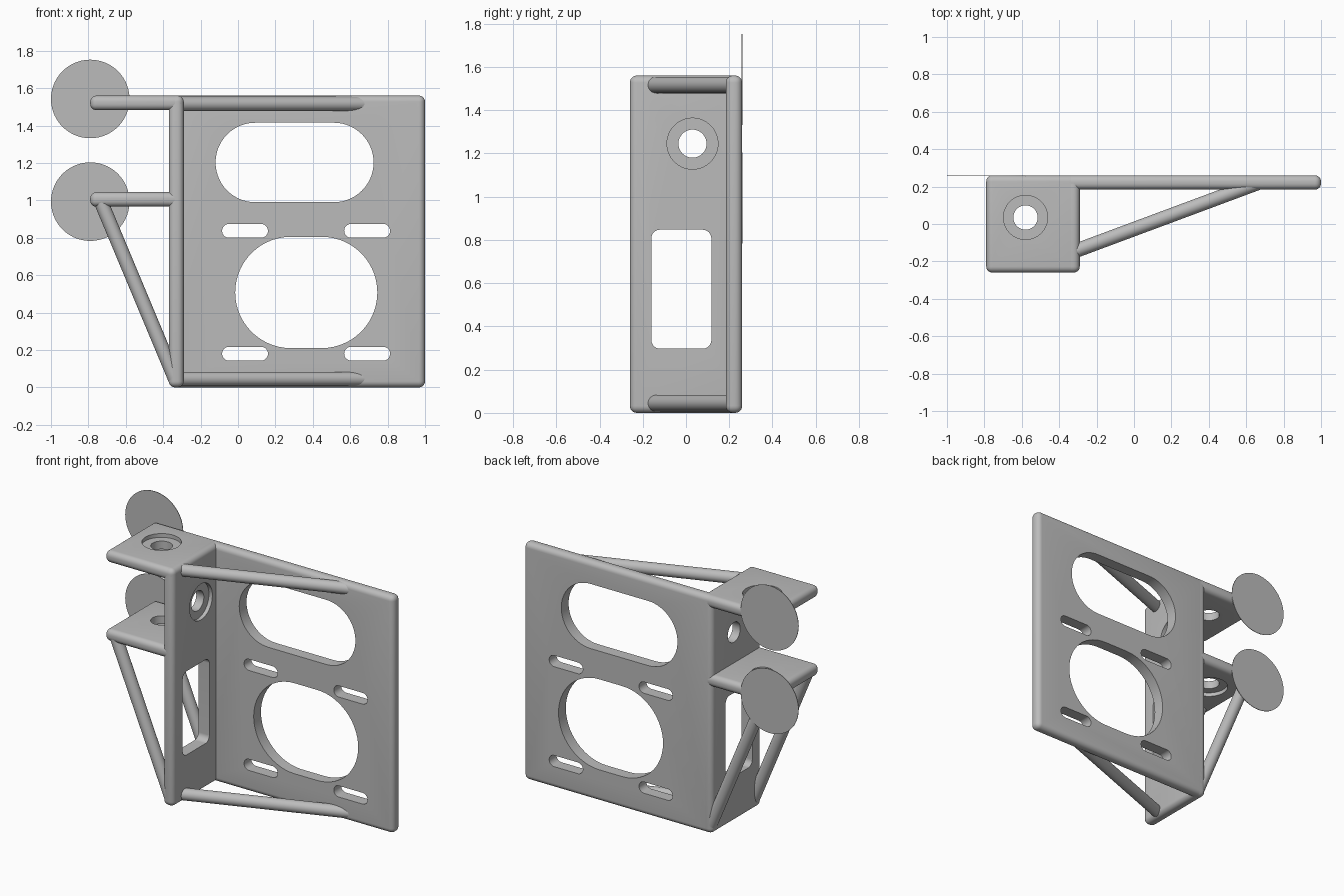
import bpy, bmesh
from math import cos, sin, pi, radians
from mathutils import Vector

if "Cube" in bpy.data.objects:
    bpy.data.objects.remove(bpy.data.objects["Cube"], do_unlink=True)

grey = bpy.data.materials.new("plain grey")
grey.use_nodes = True
grey.diffuse_color = (0.5, 0.5, 0.5, 1)
grey.node_tree.nodes["Principled BSDF"].inputs["Base Color"].default_value = (0.5, 0.5, 0.5, 1)


def add_object(name, bm):
    bmesh.ops.recalc_face_normals(bm, faces=bm.faces)
    mesh = bpy.data.meshes.new(name)
    bm.to_mesh(mesh)
    bm.free()
    mesh.materials.append(grey)
    obj = bpy.data.objects.new(name, mesh)
    bpy.context.collection.objects.link(obj)
    return obj


def activate(obj):
    bpy.ops.object.select_all(action='DESELECT')
    obj.select_set(True)
    bpy.context.view_layer.objects.active = obj


def smooth(obj):
    activate(obj)
    bpy.ops.object.shade_smooth_by_angle(angle=radians(30))


def rounded_prism(name, axis, us, vs, span, r):
    """Rounded rectangle (us by vs) extruded over span along the axis."""
    place = {'x': lambda u, v, w: (w, u, v),
             'y': lambda u, v, w: (u, w, v),
             'z': lambda u, v, w: (u, v, w)}[axis]
    corners = [(us[1] - r, vs[1] - r), (us[0] + r, vs[1] - r),
               (us[0] + r, vs[0] + r), (us[1] - r, vs[0] + r)]
    points = []
    steps = 14
    for q, (cu, cv) in enumerate(corners):
        for i in range(steps + 1):
            a = (q + i / steps) * pi / 2
            p = Vector(place(cu + r * cos(a), cv + r * sin(a), span[0]))
            if not points or min((p - o).length for o in points) > 1e-4:
                points.append(p)
    bm = bmesh.new()
    face = bm.faces.new([bm.verts.new(p) for p in points])
    out = bmesh.ops.extrude_face_region(bm, geom=[face])
    move = Vector(place(0, 0, span[1] - span[0]))
    bmesh.ops.translate(bm, vec=move, verts=[g for g in out["geom"] if isinstance(g, bmesh.types.BMVert)])
    return add_object(name, bm)


def cut(target, axis, us, vs, span, r):
    tool = rounded_prism("cutter", axis, us, vs, span, r)
    tool.hide_render = True
    activate(target)
    mod = target.modifiers.new("cut", 'BOOLEAN')
    mod.operation, mod.solver, mod.object = 'DIFFERENCE', 'EXACT', tool
    bpy.ops.object.modifier_apply(modifier=mod.name)
    bpy.data.objects.remove(tool, do_unlink=True)


def screw_hole(target, axis, u, v, through, recess):
    for r, span in ((0.065, through), (0.118, recess)):
        cut(target, axis, (u - r, u + r), (v - r, v + r), span, r)


def plate(name, xs, ys, zs):
    """Flat plate with fully softened edges."""
    bm = bmesh.new()
    bmesh.ops.create_cube(bm, size=1)
    for v in bm.verts:
        v.co = [s[0] if c < 0 else s[1] for c, s in zip(v.co, (xs, ys, zs))]
    bmesh.ops.bevel(bm, geom=bm.edges[:], offset=0.033, segments=6, profile=0.5, affect='EDGES')
    return add_object(name, bm)


def rod(name, a, b, r=0.038):
    a, b = Vector(a), Vector(b)
    bm = bmesh.new()
    bmesh.ops.create_cone(bm, cap_ends=True, segments=32, radius1=r, radius2=r, depth=(b - a).length)
    obj = add_object(name, bm)
    obj.rotation_euler = (b - a).to_track_quat('Z', 'Y').to_euler()
    obj.location = (a + b) / 2
    smooth(obj)


# Back plate with two large openings and four mounting slots
back = plate("back_plate", (-0.37, 1), (0.184, 0.26), (0, 1.56))
through = (0.1, 0.4)
cut(back, 'y', (-0.12, 0.725), (0.99, 1.415), through, 0.2125)
cut(back, 'y', (-0.015, 0.745), (0.21, 0.805), through, 0.2975)
for x in (-0.085, 0.568):
    for z in (0.143, 0.8):
        cut(back, 'y', (x, x + 0.245), (z, z + 0.074), through, 0.0369)
smooth(back)

# Side wall with a window and a recessed screw hole
side = plate("side_wall", (-0.37, -0.29), (-0.26, 0.26), (0, 1.56))
cut(side, 'x', (-0.16, 0.117), (0.297, 0.847), (-0.5, -0.1), 0.04)
screw_hole(side, 'x', 0.03, 1.245, (-0.5, -0.1), (-0.315, -0.1))
smooth(side)

# Two shelves, recessed on their outer faces
upper = plate("upper_shelf", (-0.79, -0.29), (-0.26, 0.26), (1.482, 1.56))
screw_hole(upper, 'z', -0.58, 0.035, (1.4, 1.7), (1.535, 1.7))
smooth(upper)
lower = plate("lower_shelf", (-0.79, -0.3), (-0.26, 0.26), (0.966, 1.044))
screw_hole(lower, 'z', -0.58, 0.035, (0.9, 1.1), (0.9, 0.991))
smooth(lower)

# Horizontal braces between side wall and back plate
for name, z in (("bottom_brace", 0.045), ("top_brace", 1.516)):
    rod(name, (-0.33, -0.15, z), (0.67, 0.222, z))

# Sloping braces below the lower shelf
for name, y in (("front_shelf_brace", -0.22), ("back_shelf_brace", 0.22)):
    rod(name, (-0.74, y, 1.01), (-0.335, y, 0.042))

# Thin round pads on the rear corners of the shelves
for name, z in (("lower_pad", 0.993), ("upper_pad", 1.542)):
    smooth(rounded_prism(name, 'y', (-1, -0.58), (z - 0.21, z + 0.21), (0.257, 0.2605), 0.21))
